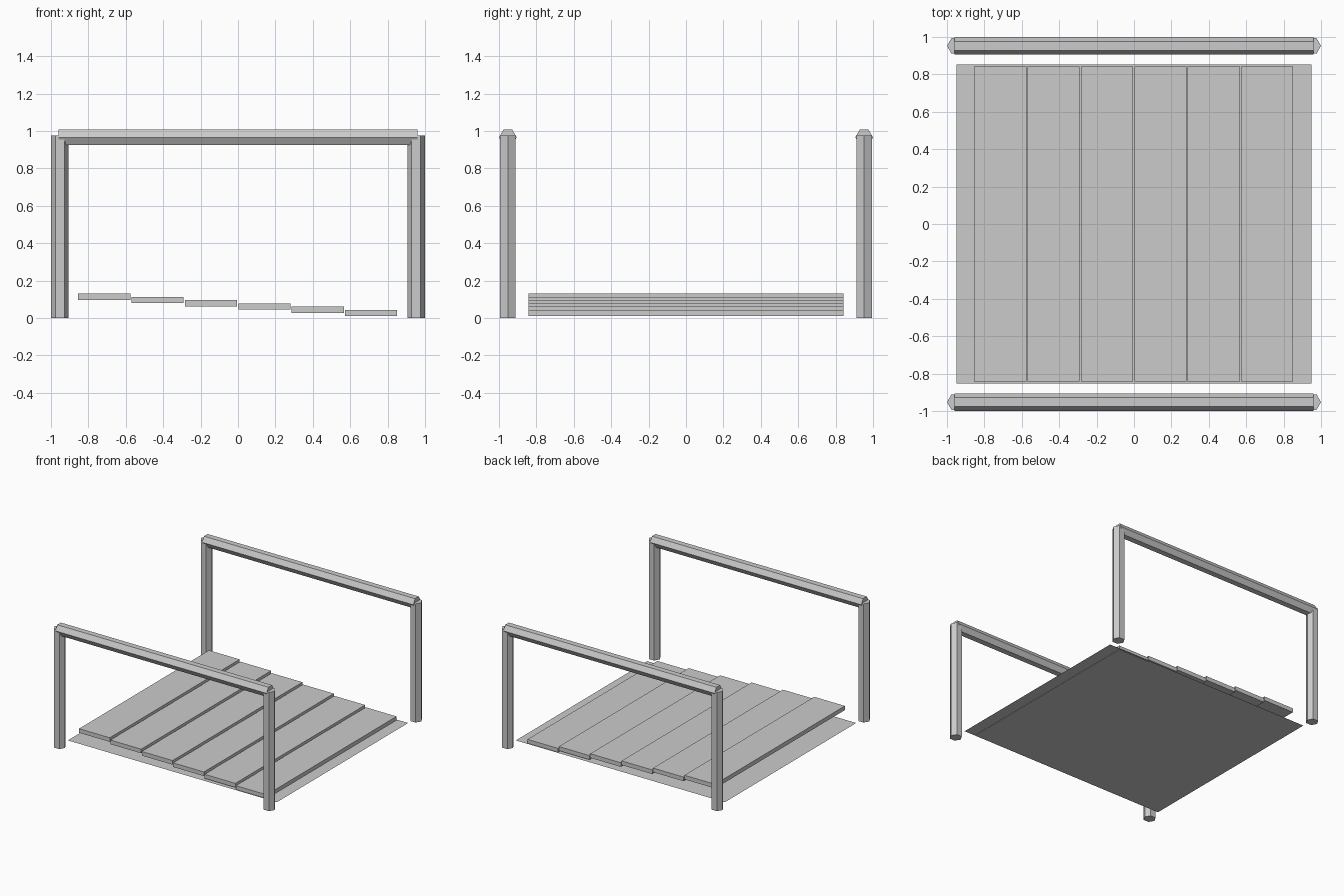
import bpy
from math import pi

if "Cube" in bpy.data.objects:
    bpy.data.objects.remove(bpy.data.objects["Cube"])

R = 0.0475      # radius of the hexagonal bars
EDGE = 0.9525   # bar centre lines in x and y


def box(name, loc, size):
    bpy.ops.mesh.primitive_cube_add(size=1, location=loc)
    ob = bpy.context.object
    ob.name = name
    ob.scale = size
    bpy.ops.object.transform_apply(location=False, rotation=False, scale=True)
    return ob


def hex_bar(name, loc, length, rot):
    bpy.ops.mesh.primitive_cylinder_add(vertices=6, radius=R, depth=length,
                                        location=loc, rotation=rot)
    bpy.context.object.name = name


# Posts (corners point along x) and the top rails (corners point along y)
for side, sy in (("front", -1), ("back", 1)):
    for end, sx in (("left", -1), ("right", 1)):
        hex_bar(f"{side}_{end}_post", (sx * EDGE, sy * EDGE, 0.4875), 0.975, (0, 0, pi / 2))
    hex_bar(f"{side}_rail", (0, sy * EDGE, 0.9655), 1.92, (0, pi / 2, 0))

# Stepped planks, descending from left to right
for i in range(6):
    box(f"plank_{i + 1}", (-0.715 + i * 0.2853, 0, 0.1135 - i * 0.0174),
        (0.279, 1.686, 0.034))

# Thin base sheet under the planks
bpy.ops.mesh.primitive_plane_add(size=1, location=(0, 0, 0.012))
base = bpy.context.object
base.name = "base_sheet"
base.scale = (1.9, 1.705, 1)
bpy.ops.object.transform_apply(location=False, rotation=False, scale=True)
